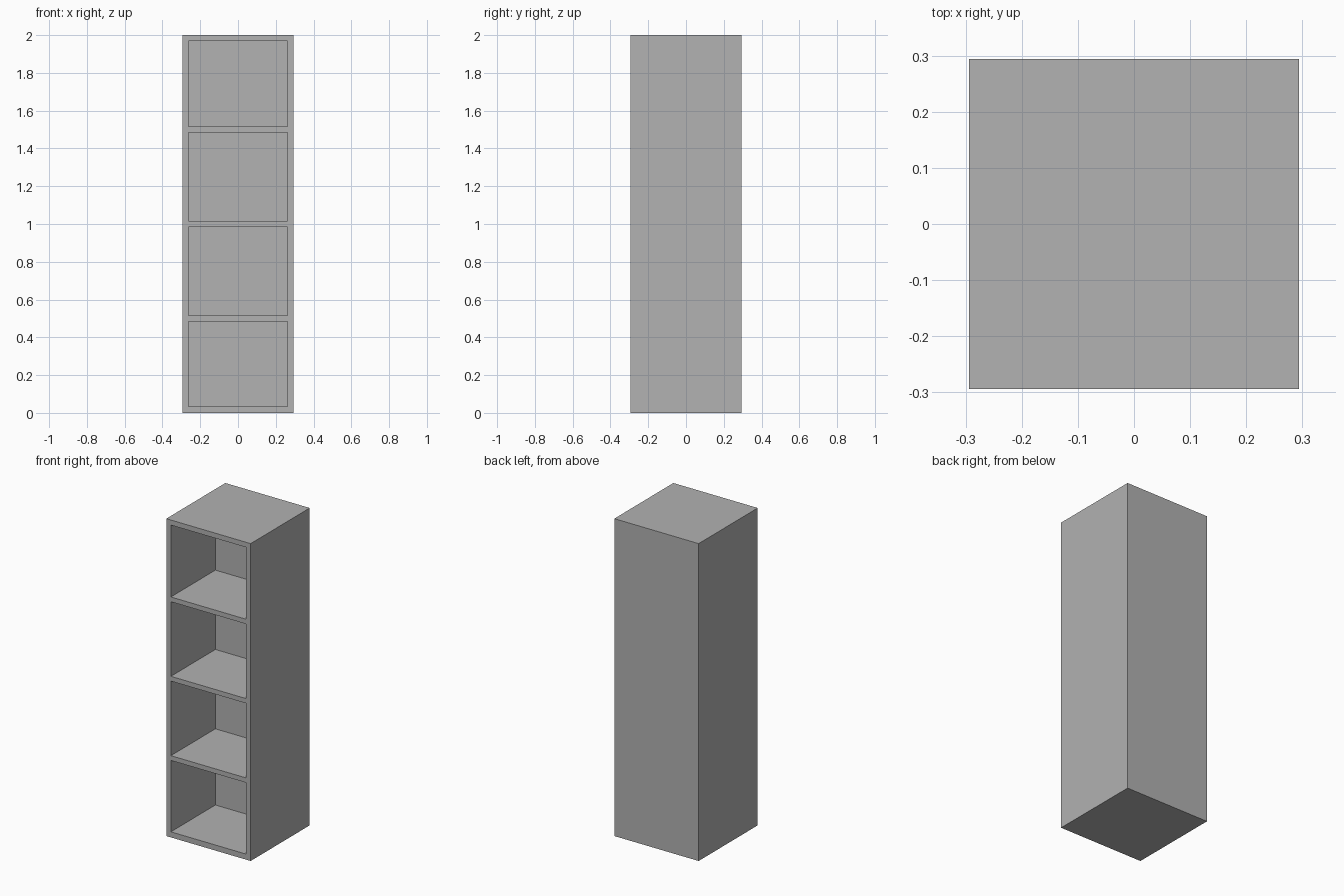
import bpy

cube = bpy.data.objects.get("Cube")
if cube:
    bpy.data.objects.remove(cube, do_unlink=True)

HEIGHT = 2.0
HALF = 0.294        # half of the square footprint
BOARD = 0.032       # side, top and bottom thickness
SHELF = 0.03        # shelf thickness
RECESS = 0.443      # depth of the compartments
BAYS = 4

grey = bpy.data.materials.new("plain_grey")
grey.use_nodes = True
colour = (0.445, 0.445, 0.445, 1)
grey.diffuse_color = colour
grey.node_tree.nodes["Principled BSDF"].inputs["Base Color"].default_value = colour


def box(name, low, high):
    """Add a box spanning two opposite corners."""
    bpy.ops.mesh.primitive_cube_add(size=1)
    obj = bpy.context.object
    obj.name = obj.data.name = name
    for v in obj.data.vertices:
        v.co = [high[i] if v.co[i] > 0 else low[i] for i in range(3)]
    obj.data.materials.append(grey)
    return obj


# Solid cabinet body
cabinet = box("shelf_cabinet", (-HALF, -HALF, 0), (HALF, HALF, HEIGHT))

# Open compartments, cut from the front with shelves left between them
pitch = HEIGHT / BAYS
for i in range(BAYS):
    bottom = BOARD + 0.003 if i == 0 else i * pitch + SHELF / 2
    top = HEIGHT - BOARD if i == BAYS - 1 else (i + 1) * pitch - SHELF / 2
    cutter = box("compartment_cutter",
                 (BOARD - HALF, -HALF - 0.1, bottom),
                 (HALF - BOARD, RECESS - HALF, top))
    cutter.hide_render = True
    cut = cabinet.modifiers.new("compartment", "BOOLEAN")
    cut.operation = "DIFFERENCE"
    cut.solver = "EXACT"
    cut.object = cutter
    bpy.context.view_layer.objects.active = cabinet
    bpy.ops.object.modifier_apply(modifier=cut.name)
    bpy.data.objects.remove(cutter, do_unlink=True)
